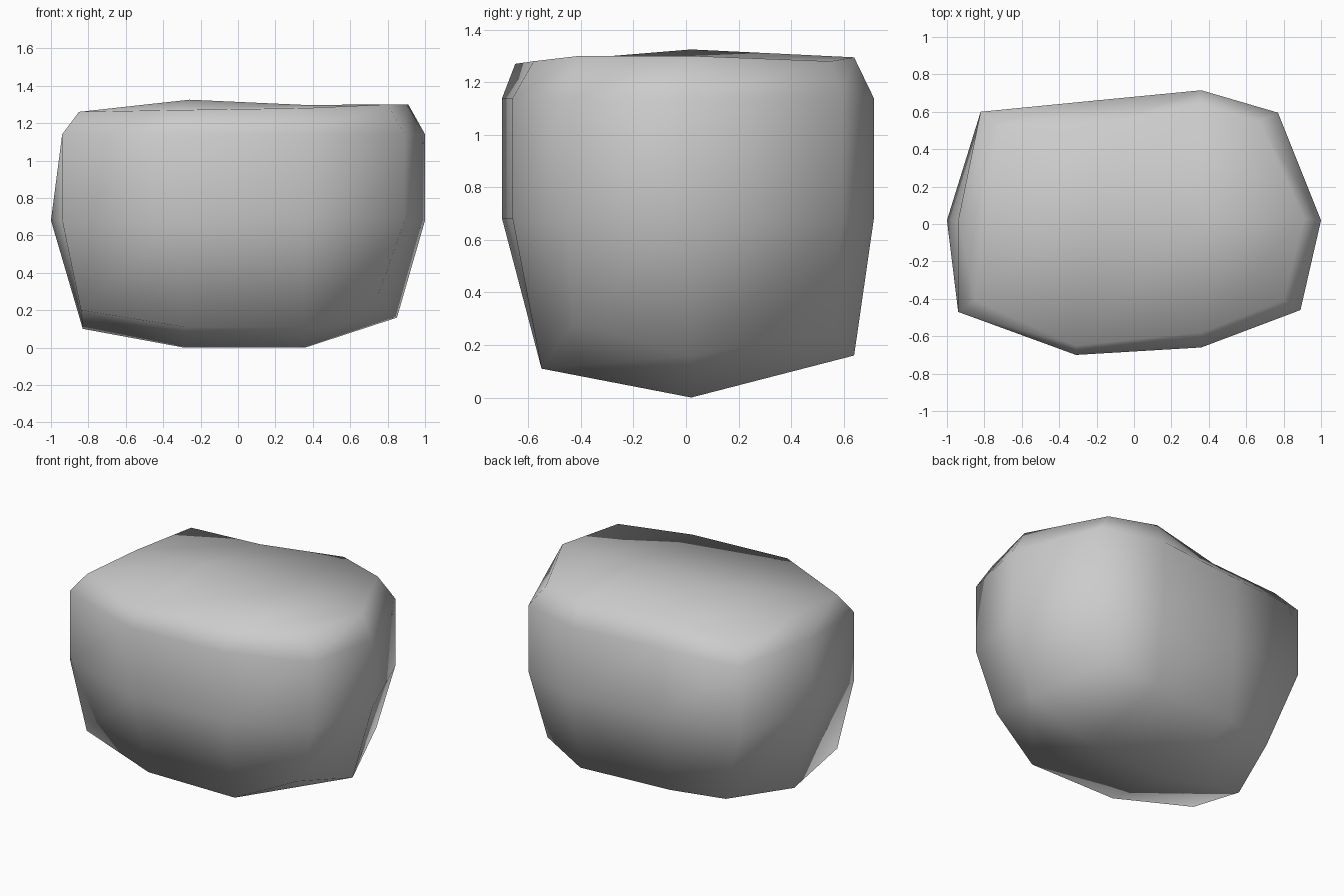
import bpy
import bmesh

default_cube = bpy.data.objects.get("Cube")
if default_cube:
    bpy.data.objects.remove(default_cube, do_unlink=True)


def make_material(name, colour):
    material = bpy.data.materials.new(name)
    material.use_nodes = True
    material.diffuse_color = colour
    material.node_tree.nodes["Principled BSDF"].inputs["Base Color"].default_value = colour
    return material


def add_ring(bm, points):
    return [bm.verts.new(point) for point in points]


def bridge(bm, lower, upper):
    """Join two rings of equal length with a band of quads."""
    count = len(lower)
    for i in range(count):
        j = (i + 1) % count
        bm.faces.new((lower[i], lower[j], upper[j], upper[i]))


def add_cap(bm, ring, left_point, right_point):
    """Close a ring with six quads around two inner points."""
    left, right = bm.verts.new(left_point), bm.verts.new(right_point)
    fl, f1, f2, fr, r, br, b2, b1, bl, l = ring
    for corners in ((fl, f1, left, l), (f1, f2, right, left), (f2, fr, r, right),
                    (right, r, br, b2), (left, right, b2, b1), (l, left, b1, bl)):
        bm.faces.new(corners)


# Outlines run counter-clockwise from the front corner on the -x side
waist_outline = [(-.94, -.47), (-.31, -.70), (.36, -.66), (.89, -.46), (1, .02),
                 (.77, .595), (.36, .715), (-.26, .655), (-.82, .60), (-1, .02)]
base_outline = [(-.84, -.43, .2), (-.29, -.55, .11), (.36, -.55, .11), (.75, -.43, .28),
                (.85, .02, .16), (.66, .55, .25), (.35, .64, .16), (-.29, .59, .16),
                (-.65, .5, .16), (-.83, .02, .1)]
crown_outline = [(-.85, -.41, 1.26), (-.31, -.65, 1.27), (.36, -.58, 1.28), (.8, -.41, 1.3),
                 (.91, .03, 1.3), (.67, .55, 1.28), (.35, .64, 1.295), (-.2, .52, 1.28),
                 (-.71, .51, 1.26), (-.8, .05, 1.26)]
waist = [(x, y, .68) for x, y in waist_outline]
shoulder = [(max(x, -.94), y, 1.14) for x, y in waist_outline]

# Boulder body: four stacked rings closed above and below
bm = bmesh.new()
rings = [add_ring(bm, points) for points in (base_outline, waist, shoulder, crown_outline)]
for lower, upper in zip(rings, rings[1:]):
    bridge(bm, lower, upper)
add_cap(bm, rings[0], (-.29, .02, 0), (.36, .02, 0))
add_cap(bm, rings[-1], (-.26, .02, 1.325), (.36, .02, 1.297))
bmesh.ops.recalc_face_normals(bm, faces=bm.faces)
for face in bm.faces:
    face.smooth = True

mesh = bpy.data.meshes.new("boulder")
bm.to_mesh(mesh)
bm.free()
mesh.materials.append(make_material("stone grey", (.6, .6, .6, 1)))
boulder = bpy.data.objects.new("boulder", mesh)
bpy.context.collection.objects.link(boulder)
